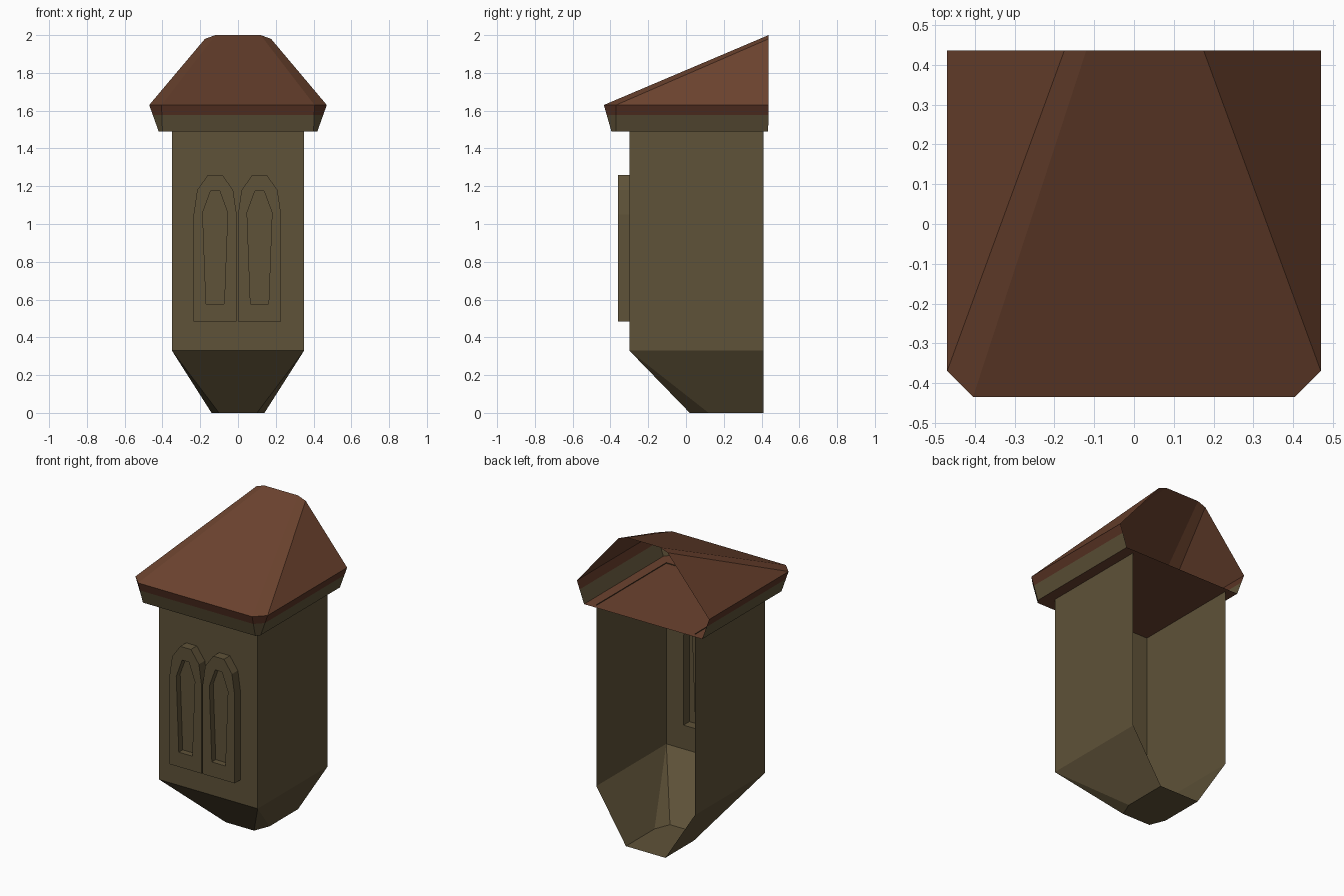
import bpy, bmesh

if "Cube" in bpy.data.objects:
    bpy.data.objects.remove(bpy.data.objects["Cube"])


def material(name, color):
    m = bpy.data.materials.new(name)
    m.diffuse_color = (*color, 1)
    m.use_nodes = True
    m.node_tree.nodes["Principled BSDF"].inputs["Base Color"].default_value = m.diffuse_color
    return m


STONE = material("olive stone", (0.114, 0.085, 0.040))
ROOF = material("brown roof", (0.150, 0.056, 0.028))
STAIN = material("reddish eave stain", (0.102, 0.034, 0.018))


def finish(bm, name, mats):
    bmesh.ops.remove_doubles(bm, verts=bm.verts, dist=0.0005)
    bmesh.ops.recalc_face_normals(bm, faces=bm.faces)
    me = bpy.data.meshes.new(name)
    bm.to_mesh(me)
    bm.free()
    for m in mats:
        me.materials.append(m)
    ob = bpy.data.objects.new(name, me)
    bpy.context.collection.objects.link(ob)
    return ob


def ring(bm, pts, z):
    return [bm.verts.new((x, y, z)) for x, y in pts]


def bridge(bm, a, b, closed=False, mat=0):
    n = len(a)
    for i in range(n if closed else n - 1):
        j = (i + 1) % n
        bm.faces.new((a[i], a[j], b[j], b[i])).material_index = mat


def mirrored(half):
    """Left half of a symmetric point list, completed on the right."""
    return half + [(-x, y) for x, y in reversed(half)]


# window outlines, x and z about each window's centre line
OUTER = mirrored([(-0.114, 0.483), (-0.114, 1.05), (-0.095, 1.18), (-0.038, 1.26)])
INNER = mirrored([(-0.048, 0.577), (-0.066, 1.06), (-0.024, 1.175)])
CENTRES = (-0.121, 0.114)
FRONT = -0.30

# tower body: side walls, open at the back
bm = bmesh.new()
plan = mirrored([(-0.35, 0.41), (-0.35, FRONT)])
top, low = ring(bm, plan, 1.495), ring(bm, plan, 0.33)
for i in (0, 2):
    bm.faces.new((top[i], top[i + 1], low[i + 1], low[i]))

# tapered foot with clipped front corners
tip = ring(bm, mirrored([(-0.14, 0.41), (-0.14, 0.12), (-0.10, 0.02)]), 0)
bm.faces.new((low[0], low[1], tip[1], tip[0]))
bm.faces.new((low[1], tip[2], tip[1]))
bm.faces.new((low[1], low[2], tip[3], tip[2]))
bm.faces.new((low[2], tip[4], tip[3]))
bm.faces.new((low[2], low[3], tip[5], tip[4]))
bm.faces.new(tip)
finish(bm, "tower_body", [STONE])

# front wall with two window-shaped openings
bm = bmesh.new()
rect = [(-0.35, 0.33), (0.35, 0.33), (0.35, 1.495), (-0.35, 1.495)]
loops = [rect] + [[(x + c, z) for x, z in OUTER] for c in CENTRES]
edges = []
for loop in loops:
    vs = [bm.verts.new((x, FRONT, z)) for x, z in loop]
    edges += [bm.edges.new((vs[i - 1], vs[i])) for i in range(len(vs))]
bmesh.ops.triangle_fill(bm, edges=edges, use_beauty=True, normal=(0, -1, 0))
finish(bm, "front_wall", [STONE])

# raised arched window frames with recessed panes
for side, c in zip(("left", "right"), CENTRES):
    bm = bmesh.new()

    def outline(pts, y):
        return [bm.verts.new((x + c, y, z)) for x, z in pts]

    back, face = outline(OUTER, FRONT), outline(OUTER, -0.36)
    lip, pane = outline(INNER, -0.36), outline(INNER, -0.32)
    bridge(bm, back, face, True)
    bridge(bm, lip, pane, True)
    bm.faces.new(pane)
    # flat face of the frame: uprights, arch and bottom rail
    a, b = face, lip
    for f in ((a[0], a[1], b[1], b[0]), (a[1], a[2], b[2], b[1]),
              (a[2], a[3], b[2]), (a[3], a[4], b[3], b[2]),
              (a[4], a[5], b[3]), (a[5], a[6], b[4], b[3]),
              (a[6], a[7], b[5], b[4]), (a[7], a[0], b[0], b[5])):
        bm.faces.new(f)
    finish(bm, side + "_window", [STONE])

# roof: flared eave, clipped front corners, sloping up to the open back
bm = bmesh.new()
lo = [(-0.42, 0.435), (-0.42, -0.37), (-0.40, -0.395)]
hi = [(-0.47, 0.437), (-0.47, -0.37), (-0.405, -0.435)]
t = 0.62
mid = [(p[0] + (q[0] - p[0]) * t, p[1] + (q[1] - p[1]) * t) for p, q in zip(lo, hi)]
r0 = ring(bm, mirrored(lo), 1.49)
r1 = ring(bm, mirrored(mid), 1.49 + 0.14 * t)
r2 = ring(bm, mirrored(hi), 1.63)
bridge(bm, r0, r1, mat=1)
bridge(bm, r1, r2, mat=2)
bm.faces.new(r0)  # soffit
ridge = [bm.verts.new((x, 0.437, z)) for x, z in
         mirrored([(-0.175, 1.98), (-0.12, 2.0)])]
bm.faces.new((r2[0], r2[1], ridge[0]))
bm.faces.new((r2[1], r2[2], ridge[1], ridge[0]))
bm.faces.new((r2[2], r2[3], ridge[2], ridge[1]))
bm.faces.new((r2[3], r2[4], ridge[3], ridge[2]))
bm.faces.new((r2[4], r2[5], ridge[3]))
finish(bm, "roof", [ROOF, STONE, STAIN])
